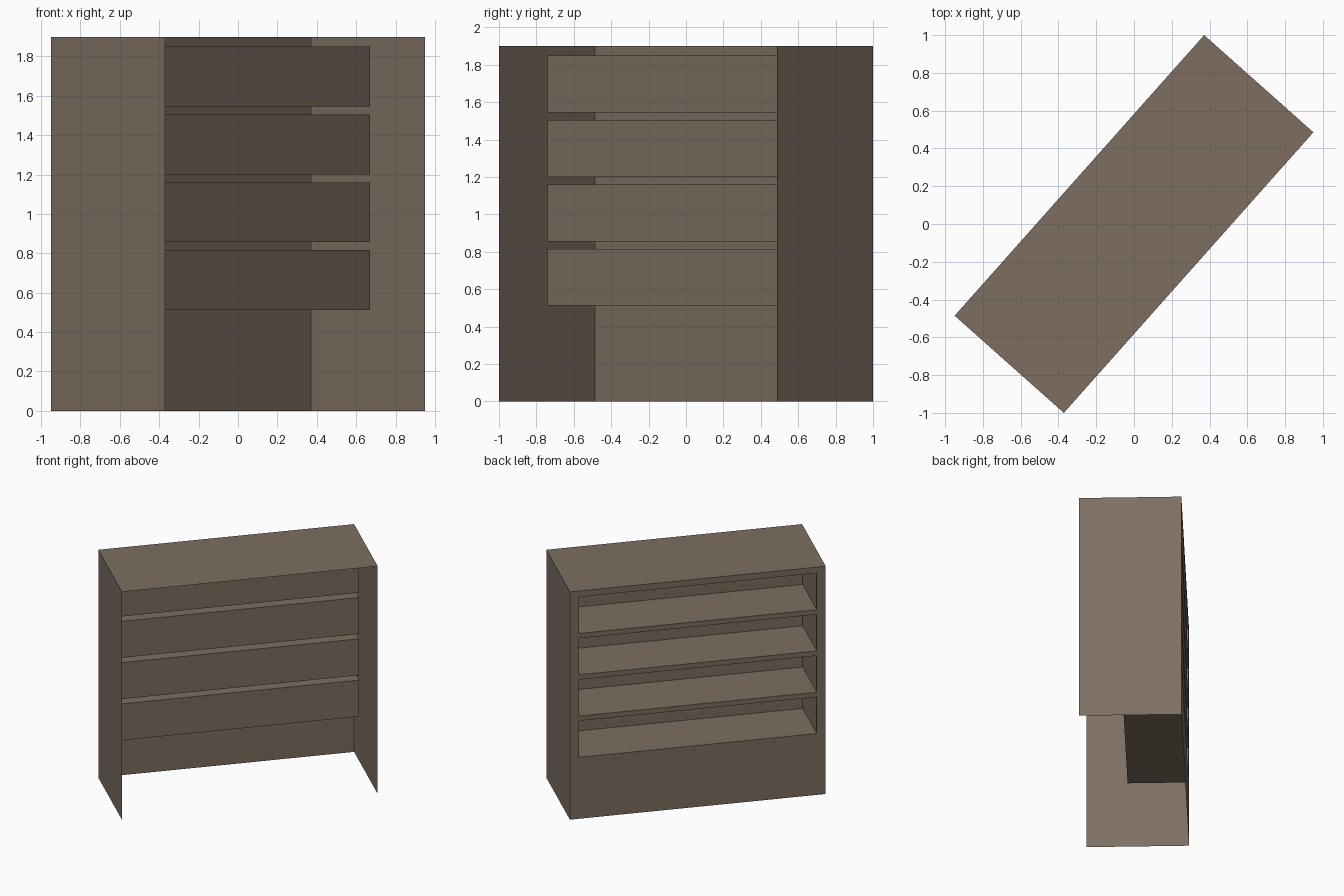
import bpy, bmesh, math

if "Cube" in bpy.data.objects:
    bpy.data.objects.remove(bpy.data.objects["Cube"])

ANGLE = math.radians(48.35)      # the unit stands turned on the floor
HL, HD, H = 0.994, 0.387, 1.9    # half length, half depth, height
OPEN = 0.924                     # half length of the shelf openings
INNER = -0.075                   # where the shelf boxes end inside
BOTTOMS = [0.512 + 0.3445 * i for i in range(4)]
BOX_H = 0.304

wood = bpy.data.materials.new("grey brown board")
wood.diffuse_color = (0.205, 0.156, 0.119, 1)
wood.use_nodes = True
wood.node_tree.nodes["Principled BSDF"].inputs["Base Color"].default_value = wood.diffuse_color


def sheet_object(name, quads):
    """Thin sheet mesh made from a list of four-corner faces."""
    bm = bmesh.new()
    for q in quads:
        bm.faces.new([bm.verts.new(p) for p in q])
    bmesh.ops.remove_doubles(bm, verts=bm.verts, dist=1e-5)
    mesh = bpy.data.meshes.new(name)
    bm.to_mesh(mesh)
    bm.free()
    mesh.materials.append(wood)
    ob = bpy.data.objects.new(name, mesh)
    ob.rotation_euler.z = ANGLE
    bpy.context.collection.objects.link(ob)
    return ob


def back_quad(x0, x1, z0, z1):
    return [(x1, HD, z0), (x0, HD, z0), (x0, HD, z1), (x1, HD, z1)]


# Top board
sheet_object("top_board", [[(-HL, -HD, H), (HL, -HD, H), (HL, HD, H), (-HL, HD, H)]])

# End walls
sheet_object("right_wall", [[(HL, -HD, 0), (HL, HD, 0), (HL, HD, H), (HL, -HD, H)]])
sheet_object("left_wall", [[(-HL, HD, 0), (-HL, -HD, 0), (-HL, -HD, H), (-HL, HD, H)]])

# Shelf face: a grid of cells with the four openings left out
xs = [-HL, -OPEN, OPEN, HL]
zs = [0] + [z for b in BOTTOMS for z in (b, b + BOX_H)] + [H]
sheet_object("shelf_face", [back_quad(xs[i], xs[i + 1], zs[k], zs[k + 1])
                            for i in range(3) for k in range(len(zs) - 1)
                            if not (i == 1 and k % 2 == 1)])

# Recessed shelf boxes, open towards the shelf face
for n, z0 in enumerate(BOTTOMS):
    z1, a = z0 + BOX_H, OPEN
    sheet_object(f"shelf_box_{n + 1}", [
        [(-a, INNER, z0), (a, INNER, z0), (a, HD, z0), (-a, HD, z0)],      # floor
        [(-a, HD, z1), (a, HD, z1), (a, INNER, z1), (-a, INNER, z1)],      # ceiling
        [(a, INNER, z0), (-a, INNER, z0), (-a, INNER, z1), (a, INNER, z1)],  # rear
        [(a, HD, z0), (a, INNER, z0), (a, INNER, z1), (a, HD, z1)],        # ends
        [(-a, INNER, z0), (-a, HD, z0), (-a, HD, z1), (-a, INNER, z1)],
    ])
